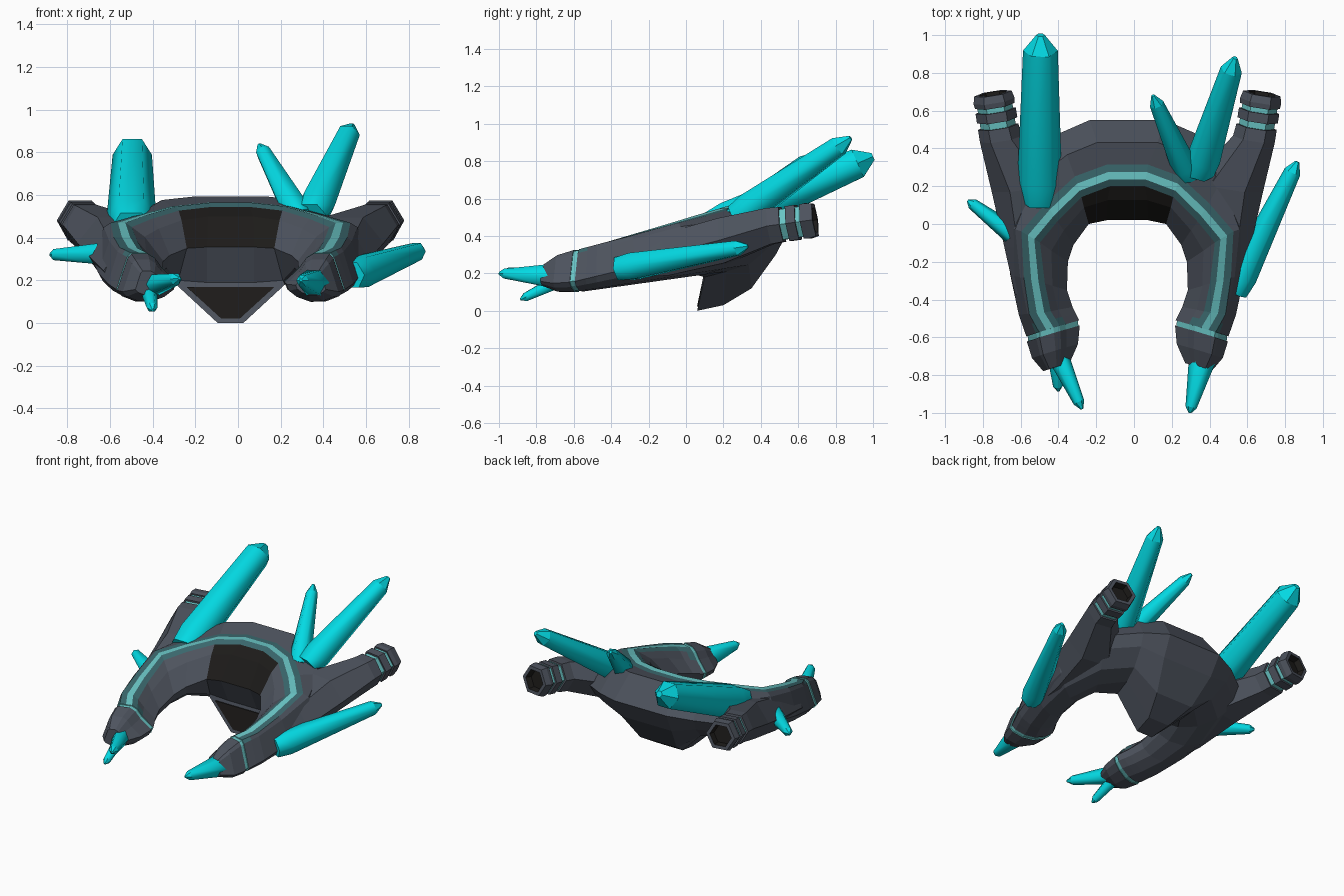
import bpy, bmesh, math
from mathutils import Vector as V

if "Cube" in bpy.data.objects:
    bpy.data.objects.remove(bpy.data.objects["Cube"])

CX = -0.035  # hull centre line (crystals make the model asymmetric)


def mat(name, col):
    m = bpy.data.materials.new(name)
    m.diffuse_color = (*col, 1)
    m.use_nodes = True
    m.node_tree.nodes["Principled BSDF"].inputs["Base Color"].default_value = m.diffuse_color
    return m


HULL = mat("slate_hull", (0.075, 0.087, 0.112))
GLOW = mat("pale_teal_stripe", (0.14, 0.55, 0.55))
HALO = mat("dark_teal_border", (0.042, 0.135, 0.15))
DARK = mat("black_recess", (0.012, 0.011, 0.010))
CRYS = mat("cyan_crystal", (0.001, 0.70, 0.77))


def finish(name, bm, mats):
    bmesh.ops.recalc_face_normals(bm, faces=bm.faces)
    me = bpy.data.meshes.new(name)
    bm.to_mesh(me)
    bm.free()
    for m in mats:
        me.materials.append(m)
    ob = bpy.data.objects.new(name, me)
    bpy.context.collection.objects.link(ob)
    return ob


def loft(name, sections, mats, rule=lambda i, j: 0, smooth_spans=()):
    """Skin closed sections; rule(section, side) picks the material."""
    bm = bmesh.new()
    rings = [[bm.verts.new(p) for p in s] for s in sections]
    n = len(rings[0])
    for i in range(len(rings) - 1):
        for j in range(n):
            k = (j + 1) % n
            f = bm.faces.new((rings[i][j], rings[i][k], rings[i + 1][k], rings[i + 1][j]))
            f.material_index = rule(i, j)
            f.smooth = i in smooth_spans
    bm.faces.new(rings[0])
    bm.faces.new(rings[-1]).material_index = rule(len(rings) - 1, 0)
    return finish(name, bm, mats)


def hexring(c, r, axis, widen=1.0):
    q = V(axis).to_track_quat('Z', 'Y')
    return [V(c) + q @ V((widen * r * math.cos(a), r * math.sin(a), 0))
            for a in [k * math.pi / 3 for k in range(6)]]


def mix(a, b, t):
    return a + (b - a) * t


# ---- horseshoe hull: inner edge, stripe ridge and outer edge per station (u, y)
stations = [
    ((.11, .02), (.10, .255), (.20, .55)),
    ((.205, .0), (.26, .195), (.36, .48)),
    ((.285, -.11), (.40, .06), (.56, .34)),
    ((.315, -.20), (.51, -.07), (.65, .0)),
    ((.32, -.35), (.49, -.30), (.62, -.27)),
    ((.29, -.44), (.46, -.47), (.575, -.48)),
    ((.255, -.51), (.41, -.555), (.535, -.595)),
]


def section(idx):
    I, R, O = (V(p) for p in stations[idx])
    d = (O - I).normalized()
    top = .49 + .29 * R.y
    zi, zo = .35 + .30 * I.y, .30 + .24 * O.y
    rise = .03 if R.y > .1 else -.02
    pts = [(I, zi), (mix(I, R, .45), top - .065), (R - d * .055, top - .02),
           (R - d * .02, top), (R + d * .02, top), (R + d * .06, top),
           (mix(R, O, .6), top + rise), (O, zo)]
    for t, w, ref in ((.08, .55, zo), (.3, .1, zo), (.55, 0, zo), (.8, .25, zi), (.95, .6, zi)):
        p = mix(O, I, t)
        pts.append((p, mix(.18 + .14 * p.y, ref, w)))
    pts = [V((p.x, p.y, z)) for p, z in pts]
    if idx == 0:    # keel profile
        pts[8:] = [V(p) for p in ((.19, .48, .30), (.14, .35, .12), (.08, .20, .03),
                                  (.06, .06, 0), (.11, .10, .19))]
    if idx == 1:
        pts[11:] = [V((.255, .10, .18)), V((.245, .095, .20))]
    return pts


half = [section(i) for i in range(len(stations))]
# extra cut so the dark border can wrap the top of the arm next to the ring
half.insert(6, [mix(a, b, .5) for a, b in zip(half[5], half[6])])
# groove ring and blunt nose continue from the last section
last = half[-1]
cen = sum(last, V()) / len(last)
ndir = V((-.1, -1, -.15))
for s, m in ((.95, 0), (.95, .027), (1.0, .027), (.87, .12), (.5, .205)):
    half.append([cen + (p - cen) * s + ndir * m for p in last])
N = len(half)
flip = [[V((-p.x, p.y, p.z)) for p in s] for s in half]
full = [[p + V((CX, 0, 0)) for p in s] for s in flip[::-1] + half]


def hull_rule(i, j):
    k = i - N if i >= N else N - 2 - i      # span index away from the centre; -1 = centre
    if k in (7, 8, 9):
        return 1                            # glowing ring round the arm
    if k <= 6:
        if j == 3:
            return 1
        if j in (2, 4) or (k == 6 and j in (1, 5)):
            return 2
        if k <= 0 and j in (0, 1):
            return 3                        # dark cockpit scoop
    return 0


loft("horseshoe_hull", full, [HULL, GLOW, HALO, DARK], hull_rule)

# ---- dark recess on the keel front
bm = bmesh.new()
quad = [(-.205, .168), (.205, .168), (.045, .022), (-.045, .022)]
fr = [bm.verts.new((CX + x, .054 + .21 * z, z)) for x, z in quad]
bk = [bm.verts.new((CX + x, .061 + .21 * z, z)) for x, z in quad]
bm.faces.new(fr)
bm.faces.new(bk)
for k in range(4):
    bm.faces.new((fr[k], fr[(k + 1) % 4], bk[(k + 1) % 4], bk[k]))
finish("keel_recess", bm, [DARK])

# ---- engine pods with banded thrusters
for side, label in ((-1, "left"), (1, "right")):
    def at(u, y, z):
        return V((CX + side * u, y, z))
    axis = V((side * .16, 1, .14)).normalized()
    # u, y, z, radius, sideways widening
    pod = [(.50, -.36, .245, .08, 1.2), (.51, -.10, .30, .13, 1.1), (.53, .20, .375, .14, 1.36),
           (.67, .45, .453, .112, 1.0), (.684, .515, .462, .108, 1.0)]
    loft(label + "_engine_pod", [hexring(at(u, y, z), r, axis, w) for u, y, z, r, w in pod], [HULL])
    base = at(.68, .49, .458)

    def ring(t, r):
        return hexring(base + axis * t, r, axis)
    loft(label + "_thruster_glow_core", [ring(-.02, .094), ring(.16, .094)], [GLOW])
    loft(label + "_thruster_collar", [ring(.060, .108), ring(.112, .108)], [HULL])
    loft(label + "_thruster_nozzle",
         [ring(.138, .106), ring(.165, .110), ring(.205, .100), ring(.205, .075), ring(.165, .065)],
         [HULL, DARK], lambda i, j: 1 if i >= 3 else 0)

# ---- crystals: name, base, tip, base radius, shoulder radius, point length
crystals = [
    ("large_back_crystal", (-.50, .12, .435), (-.495, 1.0, .825), .118, .092, .09),
    ("tall_back_crystal", (.345, .27, .50), (.535, .88, .925), .09, .058, .08),
    ("short_back_crystal", (.29, .25, .49), (.10, .68, .835), .07, .038, .06),
    ("right_side_crystal", (.53, -.36, .225), (.865, .33, .345), .082, .045, .06),
    ("left_side_crystal", (-.62, -.07, .325), (-.88, .125, .32), .055, .03, .03),
    ("left_nose_crystal", (-.41, -.68, .175), (-.275, -.98, .21), .055, .030, .04),
    ("left_nose_small_crystal", (-.42, -.68, .16), (-.40, -.885, .06), .04, .026, .03),
    ("right_nose_crystal", (.375, -.66, .185), (.295, -1.0, .20), .075, .030, .03),
]
for name, b, t, r0, r1, tip in crystals:
    b, t = V(b), V(t)
    ax = (t - b).normalized()
    loft(name, [hexring(b, r0 * .85, ax), hexring(mix(b, t, .12), r0, ax),
                hexring(t - ax * tip, r1, ax), hexring(t, r1 * .25, ax)], [CRYS],
         smooth_spans=(0, 1))
